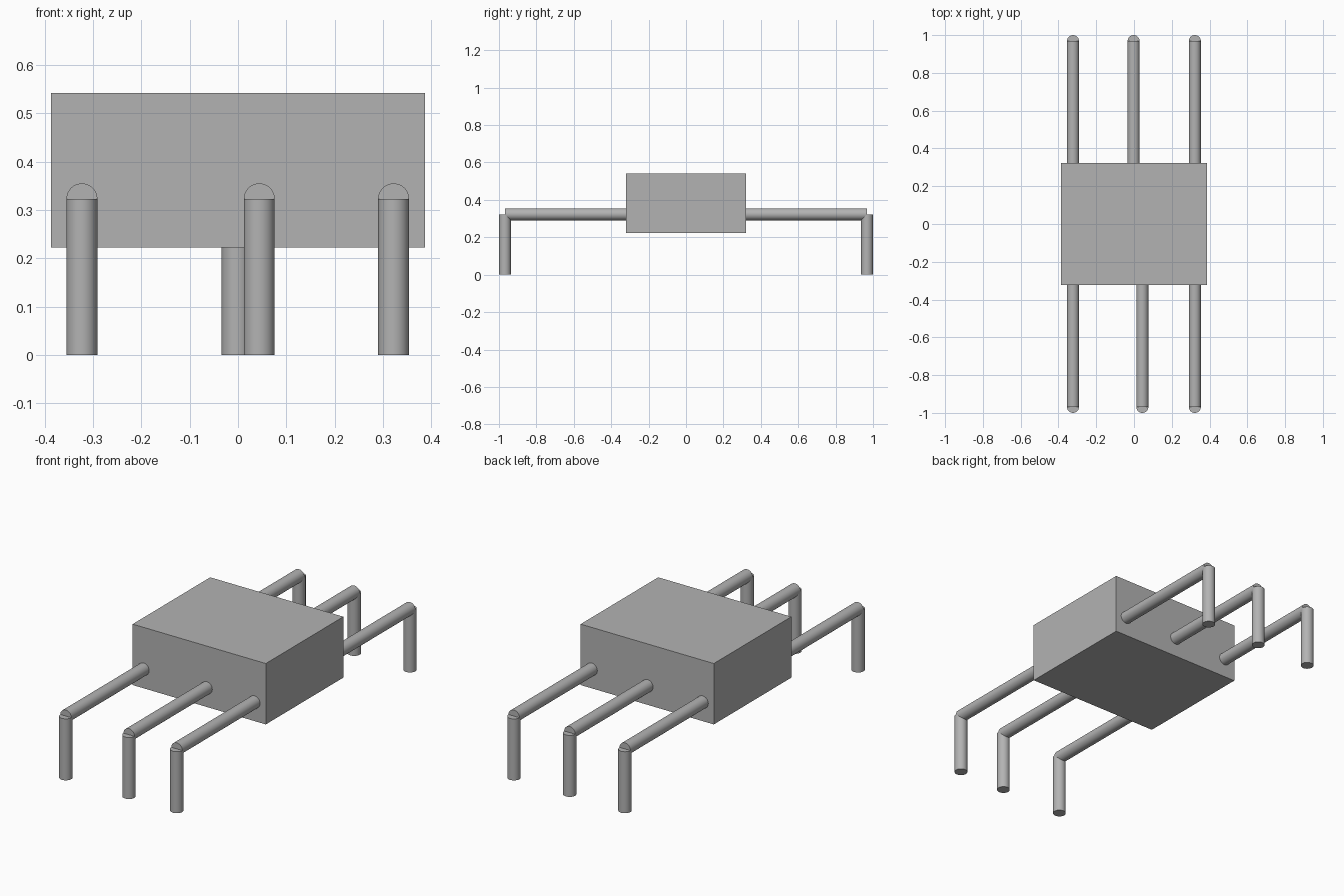
import bpy, math
from mathutils import Vector

if "Cube" in bpy.data.objects:
    bpy.data.objects.remove(bpy.data.objects["Cube"])

grey = bpy.data.materials.new("grey")
grey.diffuse_color = (0.45, 0.45, 0.45, 1)
grey.use_nodes = True
grey.node_tree.nodes["Principled BSDF"].inputs["Base Color"].default_value = grey.diffuse_color

R, HIP_Z, FOOT_Y, BODY_Y = 0.032, 0.323, 0.968, 0.322


def rod(name, a, b):
    """Smooth round rod with flat ends from a to b."""
    a, b = Vector(a), Vector(b)
    bpy.ops.mesh.primitive_cylinder_add(vertices=48, radius=R, depth=(b - a).length,
                                        location=(a + b) / 2)
    ob = bpy.context.object
    ob.name = name
    ob.rotation_euler = (b - a).to_track_quat('Z', 'Y').to_euler()
    ob.data.materials.append(grey)
    bpy.ops.object.shade_smooth_by_angle(angle=math.radians(40))


# Body block
bpy.ops.mesh.primitive_cube_add(size=1, location=(0, 0, 0.382))
body = bpy.context.object
body.name = "body"
body.scale = (0.774, 2 * BODY_Y, 0.32)
body.data.materials.append(grey)

# Three bent legs on each side; the middle pair is staggered
for side, s, xs in (("front", -1, (-0.323, 0.044, 0.322)),
                    ("back", 1, (-0.323, -0.002, 0.322))):
    for pos, x in zip(("left", "middle", "right"), xs):
        rod(f"{side}_{pos}_upper_leg", (x, s * (BODY_Y - 0.01), HIP_Z), (x, s * FOOT_Y, HIP_Z))
        rod(f"{side}_{pos}_lower_leg", (x, s * FOOT_Y, 0), (x, s * FOOT_Y, HIP_Z))
